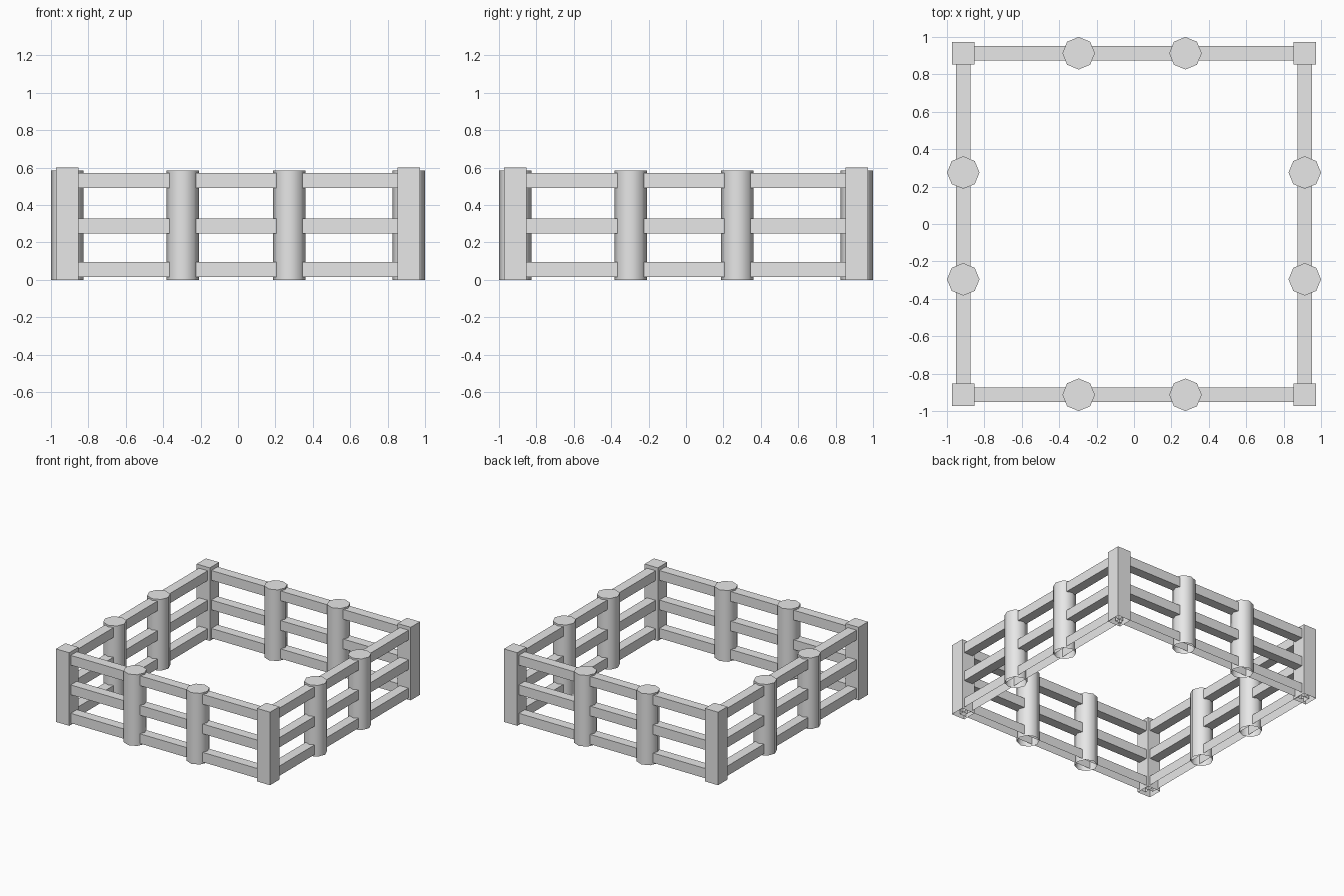
import bpy
import bmesh
import math
from mathutils import Matrix, Vector

cube = bpy.data.objects.get("Cube")
if cube:
    bpy.data.objects.remove(cube, do_unlink=True)

# Single plain grey for the whole fence
GREY = (0.8, 0.8, 0.8, 1.0)
grey = bpy.data.materials.new("plain_grey")
grey.use_nodes = True
grey.diffuse_color = GREY
grey.node_tree.nodes["Principled BSDF"].inputs["Base Color"].default_value = GREY

SIDE = 0.913            # distance from centre to each fence line
CORNER_WIDTH = 0.12
CORNER_HEIGHT = 0.6
POST_RADIUS = 0.087
POST_HEIGHT = 0.585
RAIL_SIZE = 0.08
RAIL_HEIGHTS = {"lower": 0.055, "middle": 0.288, "upper": 0.531}


def finish(name, bm, open_bottom):
    """Turn a bmesh into an object, leaving its underside open if asked."""
    bm.normal_update()
    if open_bottom:
        under = [f for f in bm.faces if f.normal.z < -0.9]
        bmesh.ops.delete(bm, geom=under, context="FACES_ONLY")
    mesh = bpy.data.meshes.new(name)
    bm.to_mesh(mesh)
    bm.free()
    mesh.materials.append(grey)
    obj = bpy.data.objects.new(name, mesh)
    bpy.context.collection.objects.link(obj)
    return obj


def box(name, centre, size, open_bottom=False):
    bm = bmesh.new()
    place = Matrix.Translation(centre) @ Matrix.Diagonal(Vector(size).to_4d())
    bmesh.ops.create_cube(bm, size=1, matrix=place)
    return finish(name, bm, open_bottom)


def round_post(name, x, y):
    bm = bmesh.new()
    bmesh.ops.create_cone(
        bm, cap_ends=True, segments=8, radius1=POST_RADIUS, radius2=POST_RADIUS,
        depth=POST_HEIGHT, matrix=Matrix.Translation((x, y, POST_HEIGHT / 2)))
    obj = finish(name, bm, True)
    bpy.ops.object.select_all(action="DESELECT")
    obj.select_set(True)
    bpy.context.view_layer.objects.active = obj
    bpy.ops.object.shade_smooth_by_angle(angle=math.radians(60))


# Square corner posts
for x, x_name in ((-SIDE, "right"), (SIDE, "left")):
    for y, y_name in ((-SIDE, "front"), (SIDE, "back")):
        box(f"{y_name}_{x_name}_corner_post", (x, y, CORNER_HEIGHT / 2),
            (CORNER_WIDTH, CORNER_WIDTH, CORNER_HEIGHT), True)

# Rails and eight-sided round posts along each side
for sign, along_x, along_y in ((-1, "front", "right"), (1, "back", "left")):
    line = sign * SIDE
    for level, z in RAIL_HEIGHTS.items():
        is_open = level == "lower"
        box(f"{along_x}_{level}_rail", (0, line, z),
            (2 * SIDE, RAIL_SIZE, RAIL_SIZE), is_open)
        box(f"{along_y}_{level}_rail", (line, 0, z),
            (RAIL_SIZE, 2 * SIDE, RAIL_SIZE), is_open)
    for number, t in enumerate((-0.296, 0.275), start=1):
        round_post(f"{along_x}_round_post_{number}", t, line)
        round_post(f"{along_y}_round_post_{number}", line, t)
